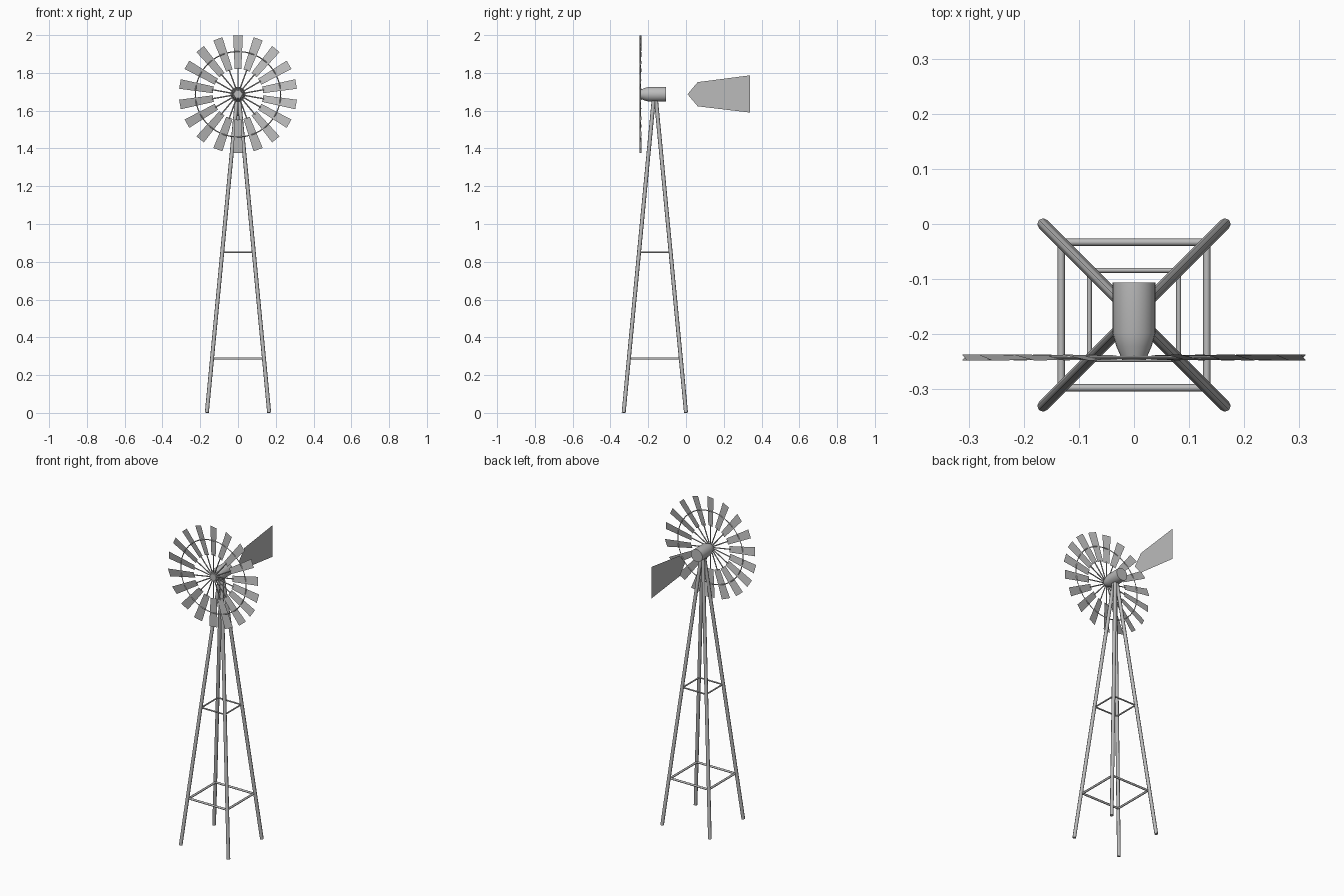
import bpy, bmesh, math
from mathutils import Vector

if "Cube" in bpy.data.objects:
    bpy.data.objects.remove(bpy.data.objects["Cube"])

metal = bpy.data.materials.new("galvanised_grey")
metal.diffuse_color = (0.5, 0.5, 0.5, 1)
metal.use_nodes = True
metal.node_tree.nodes["Principled BSDF"].inputs["Base Color"].default_value = metal.diffuse_color

TY = -0.165                              # tower axis
HUB = Vector((0, -0.242, 1.687))         # rotor centre
BLADES = 18


def finish(name, bm, smooth=True):
    me = bpy.data.meshes.new(name)
    bm.to_mesh(me)
    bm.free()
    me.materials.append(metal)
    ob = bpy.data.objects.new(name, me)
    bpy.context.collection.objects.link(ob)
    if smooth:
        bpy.ops.object.select_all(action='DESELECT')
        ob.select_set(True)
        bpy.context.view_layer.objects.active = ob
        bpy.ops.object.shade_smooth_by_angle(angle=math.radians(50))
    return ob


def rod(bm, a, b, r, sides=8):
    """Add a round bar from a to b."""
    a, b = Vector(a), Vector(b)
    d = b - a
    new = bmesh.ops.create_cone(bm, cap_ends=True, segments=sides,
                                radius1=r, radius2=r, depth=d.length)["verts"]
    rot = d.to_track_quat('Z', 'Y')
    for v in new:
        v.co = rot @ v.co + (a + b) / 2


def spin(bm, profile, segments, axis_z):
    """Revolve (y, radius) points around a line along y, with capped ends."""
    rings = []
    for y, r in profile:
        rings.append([bm.verts.new((r * math.cos(t), y, axis_z + r * math.sin(t)))
                      for t in (math.tau * i / segments for i in range(segments))])
    for p, q in zip(rings, rings[1:]):
        for i in range(segments):
            j = (i + 1) % segments
            bm.faces.new((p[i], p[j], q[j], q[i]))
    bm.faces.new(rings[0])
    bm.faces.new(rings[-1])
    bmesh.ops.recalc_face_normals(bm, faces=bm.faces)


# Four splayed tower legs
corners = [(1, 1), (-1, 1), (-1, -1), (1, -1)]
bm = bmesh.new()
for sx, sy in corners:
    rod(bm, (sx * 0.165, TY + sy * 0.165, 0.001),
        (sx * 0.005, TY + sy * 0.005, 1.67), 0.0105)
finish("tower_legs", bm)

# Two square rings of cross braces
for name, z, h, r in (("lower_braces", 0.288, 0.132, 0.0065),
                      ("upper_braces", 0.85, 0.081, 0.0045)):
    bm = bmesh.new()
    for i, (sx, sy) in enumerate(corners):
        ex, ey = corners[(i + 1) % 4]
        rod(bm, (sx * h, TY + sy * h, z), (ex * h, TY + ey * h, z), r)
    finish(name, bm)

# Gearbox housing with tapered nose
bm = bmesh.new()
spin(bm, [(-0.106, 0.039), (-0.198, 0.039), (-0.222, 0.032), (-0.247, 0.021)],
     24, HUB.z)
finish("gearbox", bm)

# Pitched rotor blades and their spokes
blades, spokes = bmesh.new(), bmesh.new()
pitch = math.radians(12)
for i in range(BLADES):
    t = math.pi / 2 + math.tau * i / BLADES
    out = Vector((math.cos(t), 0, math.sin(t)))
    side = Vector((-math.sin(t), 0, math.cos(t))) * math.cos(pitch)
    side.y = math.sin(pitch)
    pts = [HUB + out * r + side * w for r, w in
           ((0.133, -0.018), (0.312, -0.026), (0.312, 0.026), (0.133, 0.018))]
    blades.faces.new([blades.verts.new(p) for p in pts])
    rod(spokes, HUB + out * 0.012, HUB + out * 0.14, 0.0035, 6)
finish("rotor_blades", blades, False)
finish("rotor_spokes", spokes)

# Thin hoop tying the blades together
bm = bmesh.new()
steps, R = 72, 0.226
hoop = []
for i in range(steps):
    t = math.tau * i / steps
    hoop.append([bm.verts.new((HUB.x + (R + dr) * math.cos(t), HUB.y + dy,
                               HUB.z + (R + dr) * math.sin(t)))
                 for dr, dy in ((0.003, 0), (0, 0.003), (-0.003, 0), (0, -0.003))])
for i in range(steps):
    p, q = hoop[i], hoop[(i + 1) % steps]
    for k in range(4):
        m = (k + 1) % 4
        bm.faces.new((p[k], q[k], q[m], p[m]))
bmesh.ops.recalc_face_normals(bm, faces=bm.faces)
finish("rotor_hoop", bm)

# Flat tail vane
bm = bmesh.new()
outline = [(0.008, 1.687), (0.062, 1.623), (0.339, 1.59), (0.339, 1.787), (0.062, 1.751)]
bm.faces.new([bm.verts.new((0, y, z)) for y, z in outline])
finish("tail_vane", bm, False)
